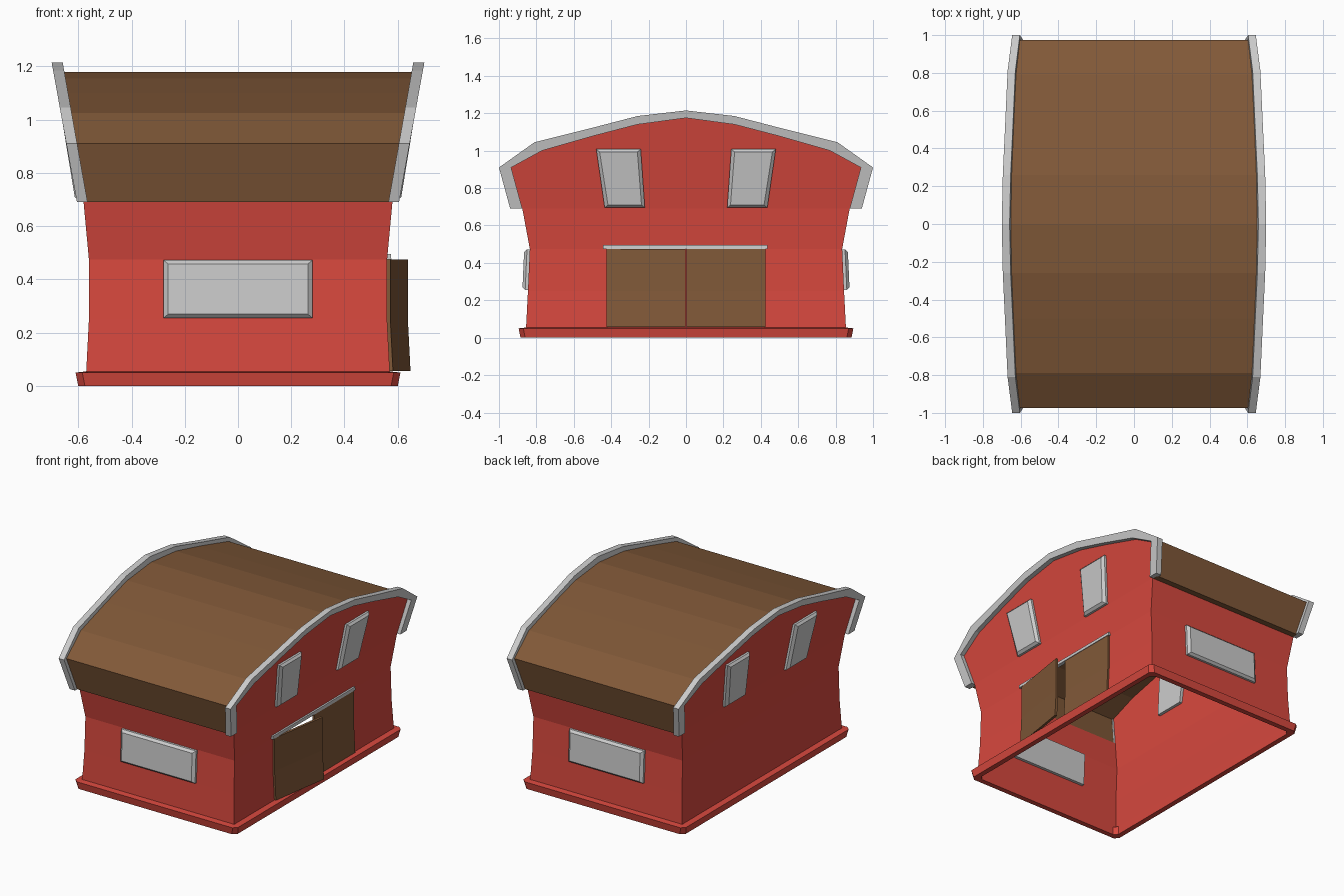
import bpy, bmesh

if "Cube" in bpy.data.objects:
    bpy.data.objects.remove(bpy.data.objects["Cube"])


def material(name, rgb):
    m = bpy.data.materials.new(name)
    m.diffuse_color = (*rgb, 1)
    m.use_nodes = True
    m.node_tree.nodes["Principled BSDF"].inputs["Base Color"].default_value = m.diffuse_color
    return m


RED = material("red_paint", (0.68, 0.065, 0.048))
BROWN = material("brown_wood", (0.22, 0.10, 0.04))

# wall flare: (z, half width x, half depth y)
LEVELS = [(0.0, 0.575, 0.86), (0.055, 0.57, 0.855), (0.25, 0.56, 0.845),
          (0.475, 0.56, 0.835), (0.69, 0.58, 0.875), (1.25, 0.672, 0.98)]


def wall(z, axis):
    for a, b in zip(LEVELS, LEVELS[1:]):
        if z <= b[0]:
            t = (z - a[0]) / (b[0] - a[0])
            return a[axis] + t * (b[axis] - a[axis])


def finish(name, bm, mat):
    bmesh.ops.remove_doubles(bm, verts=bm.verts, dist=1e-5)
    bmesh.ops.recalc_face_normals(bm, faces=bm.faces)
    me = bpy.data.meshes.new(name)
    bm.to_mesh(me)
    bm.free()
    ob = bpy.data.objects.new(name, me)
    bpy.context.collection.objects.link(ob)
    if mat:
        me.materials.append(mat)
    return ob


def loft(name, rings, mat=None, wrap=False):
    """Skin closed rings of points; cap the ends unless the rings wrap round."""
    bm = bmesh.new()
    vs = [[bm.verts.new(p) for p in r] for r in rings]
    n = len(vs[0])
    for a, b in list(zip(vs, vs[1:])) + ([(vs[-1], vs[0])] if wrap else []):
        for i in range(n):
            j = (i + 1) % n
            bm.faces.new((a[i], a[j], b[j], b[i]))
    if not wrap:
        bm.faces.new(vs[0])
        bm.faces.new(vs[-1])
    return finish(name, bm, mat)


def mirrored(half):
    """Complete a half profile that ends on the ridge (y = 0)."""
    return half + [(-y, z) for y, z in half[-2::-1]]


gable = mirrored([(0.875, 0.69), (0.935, 0.91), (0.77, 1.0), (0.49, 1.08), (0.26, 1.14), (0, 1.175)])
trim_out = mirrored([(0.94, 0.69), (1.0, 0.91), (0.81, 1.045), (0.51, 1.12), (0.26, 1.185), (0, 1.215)])
roof_out = mirrored([(0.915, 0.69), (0.975, 0.91), (0.79, 1.025), (0.5, 1.1), (0.26, 1.155), (0, 1.178)])
roof_in = mirrored([(0.875, 0.69), (0.935, 0.9), (0.76, 0.985), (0.49, 1.06), (0.25, 1.115), (0, 1.14)])

# walls: thin shell with a doorway in the right side
bm = bmesh.new()


def face(pts):
    bm.faces.new([bm.verts.new(p) for p in pts])


DOOR = 0.42
for (z0, x0, y0), (z1, x1, y1) in zip(LEVELS[:4], LEVELS[1:5]):
    for s in (-1, 1):
        face([(-x0, s * y0, z0), (x0, s * y0, z0), (x1, s * y1, z1), (-x1, s * y1, z1)])
        c0, c1 = [-y0, -DOOR, DOOR, y0], [-y1, -DOOR, DOOR, y1]
        for i in range(3):
            if s == 1 and i == 1 and 0.05 < z0 < 0.47:
                continue
            face([(s * x0, c0[i], z0), (s * x0, c0[i + 1], z0),
                  (s * x1, c1[i + 1], z1), (s * x1, c1[i], z1)])
for s in (-1, 1):
    # extra points keep the gable joined to the strips below
    face([(s * wall(z, 1), y, z) for y, z in gable + [(-DOOR, 0.69), (DOOR, 0.69)]])
finish("walls", bm, RED)


# plinth: chamfered ring round the foot
def octagon(x, y, z, c=0.025):
    return [(x, y - c, z), (x - c, y, z), (c - x, y, z), (-x, y - c, z),
            (-x, c - y, z), (c - x, -y, z), (x - c, -y, z), (x, c - y, z)]


loft("plinth", [octagon(0.6, 0.885, 0), octagon(0.61, 0.895, 0.05),
                octagon(0.565, 0.85, 0.055), octagon(0.565, 0.85, 0)], RED, wrap=True)


# roof slab and gable trims follow the same profile
def strip(name, outer, inner, xa, xb, mat=None):
    loft(name, [[(xa(o[1]), *o), (xb(o[1]), *o), (xb(i[1]), *i), (xa(i[1]), *i)]
                for o, i in zip(outer, inner)], mat)


strip("roof", roof_out, roof_in, lambda z: -wall(z, 1) + 0.004,
      lambda z: wall(z, 1) - 0.004, BROWN)
for s, side in ((-1, "left"), (1, "right")):
    strip(side + "_gable_trim", trim_out, gable,
          lambda z: s * (0.565 + 0.178 * (z - 0.69)),
          lambda z: s * (0.605 + 0.181 * (z - 0.69)))


# windows: bevelled blocks set through the walls
def window(name, quad, axis, s):
    cu = sum(u for u, z in quad) / 4
    cz = sum(z for u, z in quad) / 4
    rings = []
    for d, inset in ((-0.02, 0), (0.015, 0), (0.03, 0.018)):
        ring = []
        for u, z in quad:
            u2 = u - inset * (1 if u > cu else -1)
            z2 = z - inset * 0.8 * (1 if z > cz else -1)
            w = s * (wall(z2, axis) + d)
            ring.append((w, u2, z2) if axis == 1 else (u2, w, z2))
        rings.append(ring)
    loft(name, rings)


for s, side in ((-1, "front"), (1, "back")):
    window(side + "_window", [(-0.28, 0.255), (0.28, 0.255), (0.28, 0.472), (-0.28, 0.472)], 2, s)
for s, side in ((-1, "left"), (1, "right")):
    for m, place in ((-1, "front"), (1, "rear")):
        window(f"{side}_{place}_gable_window",
               [(m * 0.22, 0.695), (m * 0.435, 0.695), (m * 0.48, 1.008), (m * 0.242, 1.008)], 1, s)


# doors: front leaf ajar, rear leaf closed
def door(name, hinge, tip, swing):
    rings = []
    for z in (0.056, 0.25, 0.474):
        x = wall(z, 1)
        rings.append([(x - 0.005, hinge, z), (x + 0.012, hinge, z),
                      (x + 0.012 + swing, tip, z), (x - 0.005 + swing, tip, z)])
    loft(name, rings, BROWN)


door("front_door_leaf", -0.425, -0.004, 0.066)
door("rear_door_leaf", 0.425, 0.004, 0)

# lintel over the doorway
loft("door_lintel", [[(0.55, y, 0.474), (0.576, y, 0.474), (0.574, y, 0.495), (0.55, y, 0.495)]
                     for y in (-0.445, 0.435)])
